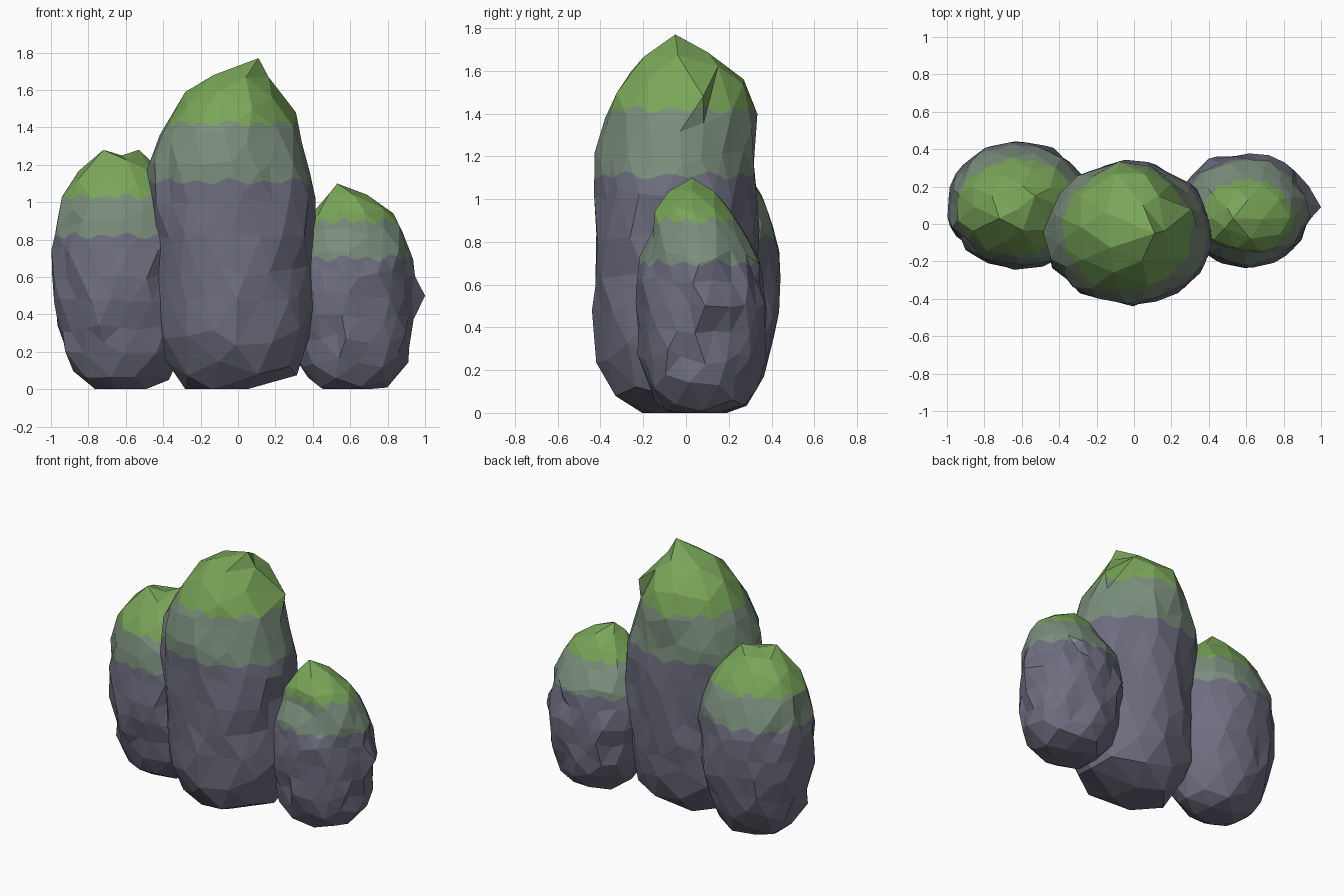
import bpy, bmesh, math, random
from mathutils import Vector

if "Cube" in bpy.data.objects:
    bpy.data.objects.remove(bpy.data.objects["Cube"])


def material(name, color):
    m = bpy.data.materials.new(name)
    m.diffuse_color = (*color, 1)
    m.use_nodes = True
    m.node_tree.nodes["Principled BSDF"].inputs["Base Color"].default_value = m.diffuse_color
    return m


MATS = [material("slate_grey", (0.155, 0.155, 0.215)),
        material("mossy_grey", (0.195, 0.270, 0.200)),
        material("moss_green", (0.190, 0.375, 0.098))]


def sampler(rows):
    """Return a function giving (z, left, right, front, back) at 0..1 along the profile."""
    z, l, r, f, b = rows[0]
    cx, cy = (l + r) / 2, (f + b) / 2
    rows = [(z, cx, cx, cy, cy)] + rows
    dist = [0]
    for p, q in zip(rows, rows[1:]):
        wp, wq = (p[2] - p[1] + p[4] - p[3]) / 4, (q[2] - q[1] + q[4] - q[3]) / 4
        dist.append(dist[-1] + math.hypot(q[0] - p[0], wq - wp))

    def at(u):
        d = u * dist[-1]
        for i in range(len(rows) - 1):
            if d <= dist[i + 1] + 1e-6:
                t = (d - dist[i]) / (dist[i + 1] - dist[i])
                return [a + (c - a) * t for a, c in zip(rows[i], rows[i + 1])]
        return rows[-1]
    return at


def slice_band(bm, lo, hi, co, no):
    """Cut only the faces that touch the height range lo..hi."""
    faces = [f for f in bm.faces if lo < f.calc_center_median().z < hi]
    geom = set(faces)
    for f in faces:
        geom.update(f.edges)
        geom.update(f.verts)
    bmesh.ops.bisect_plane(bm, geom=list(geom), plane_co=co, plane_no=no, dist=1e-5)


def cut_all(bm, co, no):
    bmesh.ops.bisect_plane(bm, geom=bm.verts[:] + bm.edges[:] + bm.faces[:],
                           plane_co=co, plane_no=no, dist=1e-5)


def rock(name, rows, peaks, bands, seed, rough, lean):
    rng = random.Random(seed)
    at = sampler(rows)
    bm = bmesh.new()
    bmesh.ops.create_icosphere(bm, subdivisions=3, radius=1)

    # Wrap the faceted ball onto the rock profile, with chipped unevenness
    for v in bm.verts:
        u = math.acos(max(-1, min(1, -v.co.z))) / math.pi
        edge = 0.05 < u < 0.95
        if edge:
            u += rng.uniform(-0.016, 0.016)
        z, l, r, f, b = at(u)
        a = math.atan2(v.co.y, v.co.x) + (rng.uniform(-0.07, 0.07) if edge else 0)
        s = 1 + rng.uniform(-rough, 0.7 * rough) + lean * math.cos(a - math.radians(225))
        x = (l + r) / 2 + math.cos(a) * (r - l) / 2 * s
        y = (f + b) / 2 + math.sin(a) * (b - f) / 2 * s
        v.co = (x, y, max(0, z))

    # Pull out the jagged peaks
    used = set()
    for p in peaks:
        p = Vector(p)
        v = min((w for w in bm.verts if w not in used), key=lambda w: (w.co - p).length)
        v.co = p
        used.add(v)

    # Wavy moss lines
    mid = rows[len(rows) // 2]
    centre = Vector(((mid[1] + mid[2]) / 2, (mid[3] + mid[4]) / 2, 0))

    def wave(co):
        a = math.atan2(co.y - centre.y, co.x - centre.x)
        return 0.013 * math.sin(13 * a + seed) + 0.007 * math.sin(7 * a)

    for h in bands:
        for e in (-0.035, 0.035):
            cut_all(bm, (0, 0, h + e), (0, 0, 1))
        for i in range(36):
            a = math.pi * i / 36
            slice_band(bm, h - 0.035, h + 0.035, centre, (math.sin(a), -math.cos(a), 0))
        shift = {v: wave(v.co) for v in bm.verts}
        for v, d in shift.items():
            v.co.z -= d
        cut_all(bm, (0, 0, h), (0, 0, 1))
        for v in bm.verts:
            v.co.z += shift[v] if v in shift else wave(v.co)

    for f in bm.faces:
        c = f.calc_center_median()
        f.material_index = sum(c.z - wave(c) > h for h in bands)
        f.smooth = False
    bmesh.ops.recalc_face_normals(bm, faces=bm.faces)
    me = bpy.data.meshes.new(name)
    bm.to_mesh(me)
    bm.free()
    for m in MATS:
        me.materials.append(m)
    bpy.context.collection.objects.link(bpy.data.objects.new(name, me))


# Profiles: height, left, right, front, back
rock("tall_middle_rock", [
    (0.00, -0.29, 0.12, -0.27, 0.17),
    (0.08, -0.35, 0.34, -0.34, 0.24),
    (0.25, -0.43, 0.39, -0.42, 0.30),
    (0.60, -0.46, 0.42, -0.43, 0.33),
    (1.05, -0.48, 0.42, -0.43, 0.34),
    (1.20, -0.47, 0.37, -0.42, 0.34),
    (1.30, -0.44, 0.34, -0.41, 0.34),
    (1.45, -0.37, 0.32, -0.36, 0.32),
    (1.60, -0.27, 0.22, -0.28, 0.25),
    (1.69, -0.14, 0.15, -0.18, 0.10),
    (1.74, 0.06, 0.06, -0.05, -0.05)],
    [(0.11, -0.05, 1.77), (0.13, 0.15, 1.62), (-0.10, 0.27, 1.56), (0.31, 0.08, 1.48)],
    (1.11, 1.42), 3, 0.055, 0.01)

rock("left_rock", [
    (0.00, -0.83, -0.42, -0.08, 0.26),
    (0.08, -0.89, -0.35, -0.14, 0.32),
    (0.20, -0.95, -0.30, -0.19, 0.37),
    (0.45, -0.99, -0.25, -0.24, 0.43),
    (0.80, -1.01, -0.23, -0.24, 0.43),
    (1.00, -0.96, -0.28, -0.19, 0.37),
    (1.13, -0.90, -0.37, -0.13, 0.29),
    (1.23, -0.81, -0.47, -0.04, 0.21),
    (1.25, -0.62, -0.62, 0.08, 0.08)],
    [(-0.72, 0.03, 1.28), (-0.53, 0.15, 1.28)], (0.82, 1.03), 8, 0.06, -0.03)

rock("right_rock", [
    (0.00, 0.41, 0.80, -0.10, 0.24),
    (0.08, 0.35, 0.89, -0.16, 0.32),
    (0.20, 0.30, 0.93, -0.20, 0.36),
    (0.45, 0.24, 0.96, -0.22, 0.40),
    (0.68, 0.26, 0.93, -0.22, 0.37),
    (0.82, 0.31, 0.91, -0.17, 0.30),
    (0.95, 0.40, 0.83, -0.14, 0.22),
    (1.04, 0.46, 0.69, -0.08, 0.14),
    (1.08, 0.56, 0.56, 0.03, 0.03)],
    [(0.53, 0.03, 1.10), (1.00, 0.09, 0.50)], (0.70, 0.90), 5, 0.075, 0.035)
